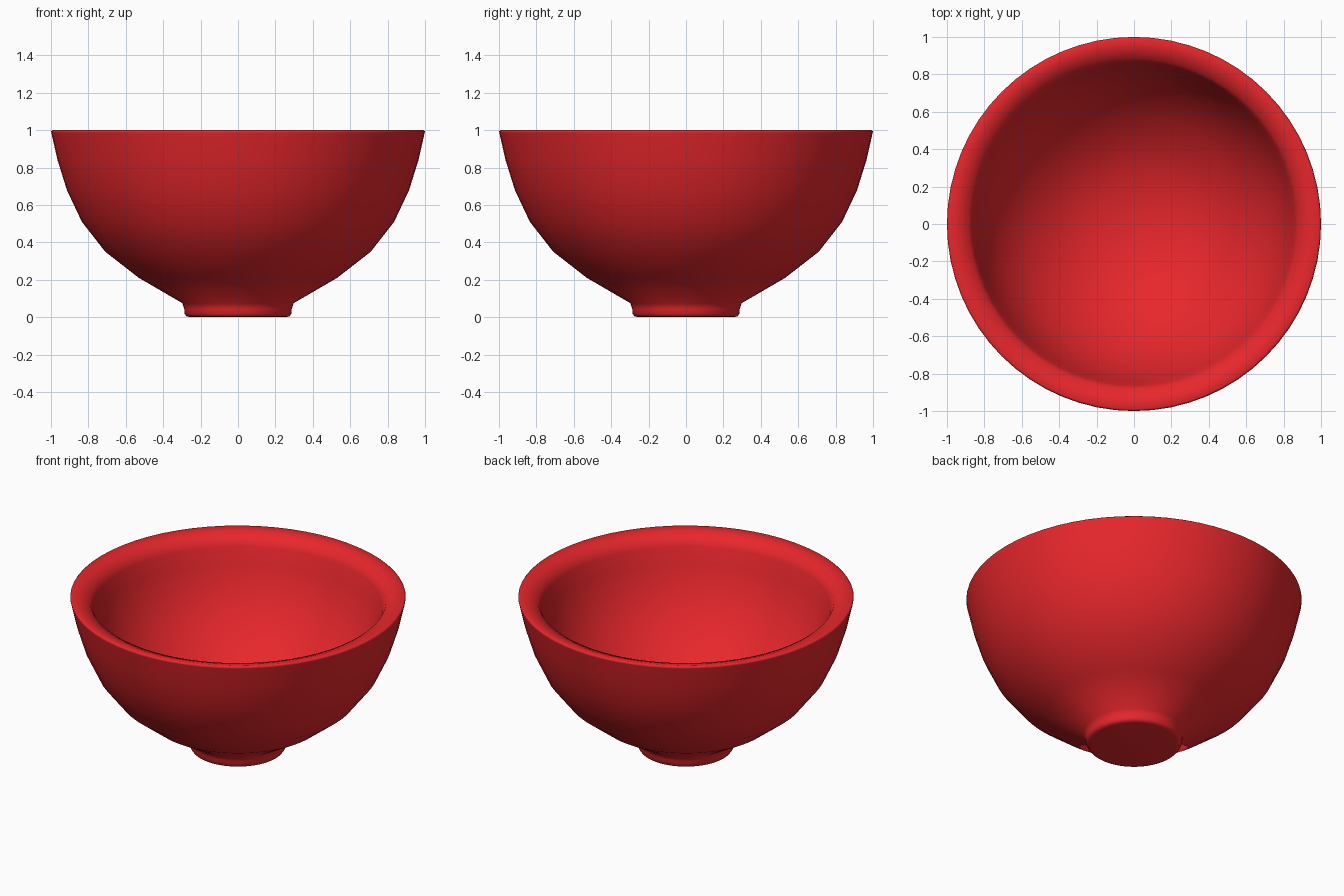
import bpy, bmesh, math

if "Cube" in bpy.data.objects:
    bpy.data.objects.remove(bpy.data.objects["Cube"])

SEGMENTS = 64

# Half profile (radius, height): foot, outer wall, sloped rim, inner wall, floor
profile = [
    (0.0, 0.0), (0.255, 0.0), (0.275, 0.004), (0.285, 0.018), (0.287, 0.042), (0.298, 0.075),
    (0.53, 0.21), (0.71, 0.35), (0.835, 0.51), (0.915, 0.68), (0.965, 0.84),
    (0.998, 0.985), (1.0, 0.993), (0.99, 1.0),
    (0.94, 0.99), (0.883, 0.968), (0.862, 0.92),
    (0.84, 0.82), (0.795, 0.69), (0.72, 0.54), (0.60, 0.40),
    (0.44, 0.27), (0.25, 0.18), (0.0, 0.15),
]


def lathe(name, points):
    bm = bmesh.new()
    verts = [bm.verts.new((r, 0, z)) for r, z in points]
    edges = [bm.edges.new(pair) for pair in zip(verts, verts[1:])]
    bmesh.ops.spin(bm, geom=verts + edges, cent=(0, 0, 0), axis=(0, 0, 1),
                   angle=math.tau, steps=SEGMENTS, use_merge=False)
    bmesh.ops.remove_doubles(bm, verts=bm.verts, dist=1e-4)
    bmesh.ops.recalc_face_normals(bm, faces=bm.faces)
    for f in bm.faces:
        f.smooth = True
    mesh = bpy.data.meshes.new(name)
    bm.to_mesh(mesh)
    bm.free()
    obj = bpy.data.objects.new(name, mesh)
    bpy.context.collection.objects.link(obj)
    return obj


# Red bowl
bowl = lathe("bowl", profile)
red = bpy.data.materials.new("red_glaze")
red.diffuse_color = (0.8, 0.02, 0.025, 1)
red.use_nodes = True
red.node_tree.nodes["Principled BSDF"].inputs["Base Color"].default_value = red.diffuse_color
bowl.data.materials.append(red)
